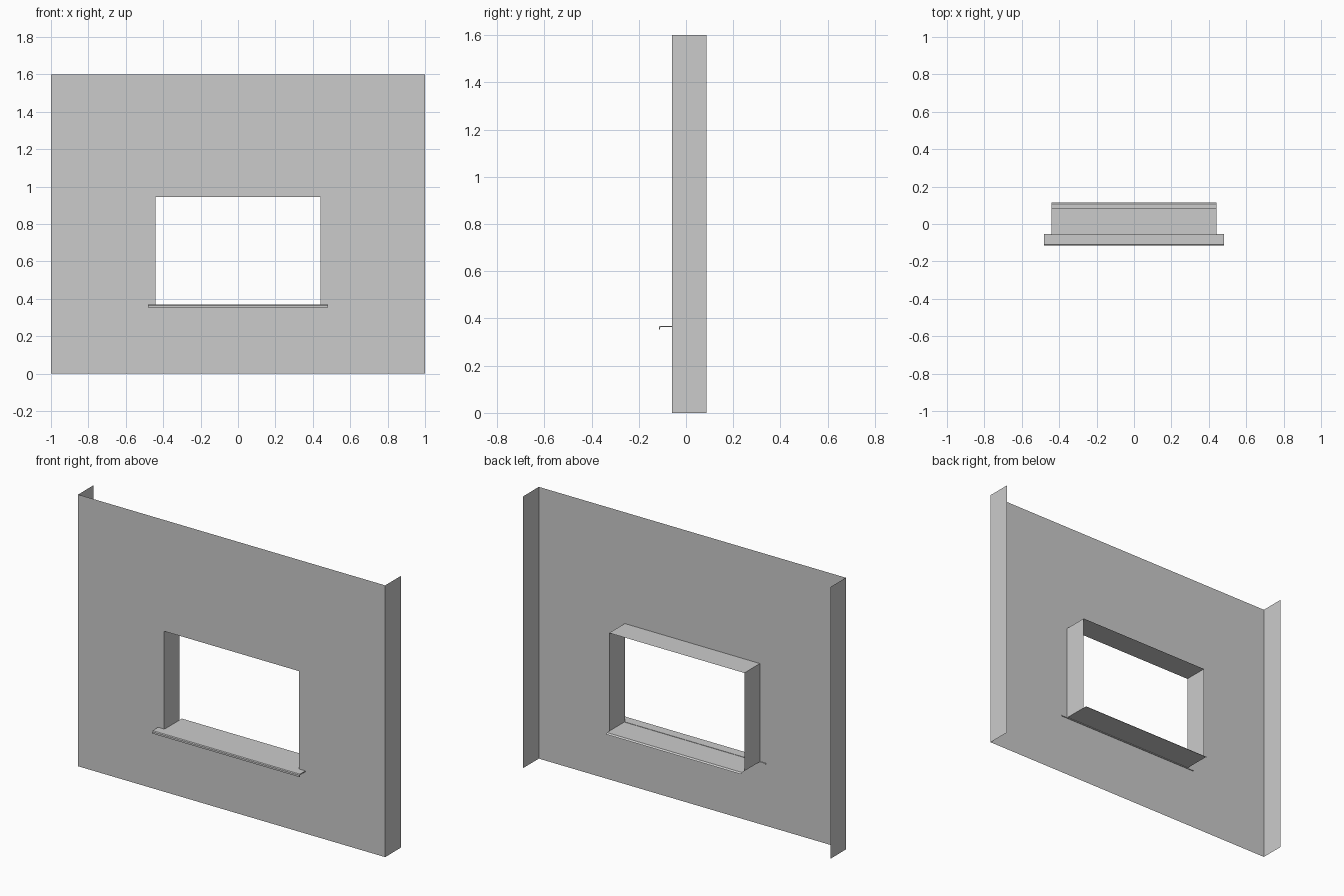
import bpy

if "Cube" in bpy.data.objects:
    bpy.data.objects.remove(bpy.data.objects["Cube"])

FRONT, BACK = -0.059, 0.086
W, H = 1.0, 1.6                      # panel half width and height
OW, OB, OT = 0.44, 0.367, 0.945      # opening half width, bottom, top


def mesh_object(name, verts, faces):
    mesh = bpy.data.meshes.new(name)
    mesh.from_pydata(verts, [], faces)
    obj = bpy.data.objects.new(name, mesh)
    bpy.context.collection.objects.link(obj)
    return obj


def rect(hw, z0, z1, y):
    return [(-hw, y, z0), (hw, y, z0), (hw, y, z1), (-hw, y, z1)]


def extrude_profile(name, profile, hw, closed=False):
    """Sweep a (y, z) profile along x; closed profiles get end caps."""
    n = len(profile)
    verts = [(x, y, z) for x in (-hw, hw) for y, z in profile]
    faces = [(i, (i + 1) % n, n + (i + 1) % n, n + i)
             for i in range(n if closed else n - 1)]
    if closed:
        faces += [tuple(reversed(range(n))), tuple(range(n, 2 * n))]
    return mesh_object(name, verts, faces)


# Front sheet: a ring of four faces around the opening
outer, inner = rect(W, 0, H, FRONT), rect(OW, OB, OT, FRONT)
ring = [(i, (i + 1) % 4, 4 + (i + 1) % 4, 4 + i) for i in range(4)]
mesh_object("wall_front", outer + inner, ring)

# Side returns, open at top, bottom and back
for side, s in (("left", -1), ("right", 1)):
    mesh_object(f"wall_return_{side}",
                [(s * W, FRONT, 0), (s * W, BACK, 0),
                 (s * W, BACK, H), (s * W, FRONT, H)],
                [(0, 1, 2, 3)[::s]])

# Window reveal: right, top and left faces
mesh_object("window_reveal", inner + rect(OW, OB, OT, BACK),
            [(1, 2, 6, 5), (2, 3, 7, 6), (3, 0, 4, 7)])

# Sill sheet through the opening, folded down behind the wall
extrude_profile("sill_sheet",
                [(-0.054, OB), (BACK, OB), (0.107, OB), (0.115, 0.359)], OW)

# Wider folded nosing in front of the wall
extrude_profile("sill_nosing",
                [(-0.054, 0.369), (-0.110, 0.369), (-0.115, 0.365),
                 (-0.115, 0.354), (-0.110, 0.354), (-0.110, 0.361),
                 (-0.107, 0.363), (-0.054, 0.363)], 0.48, closed=True)
